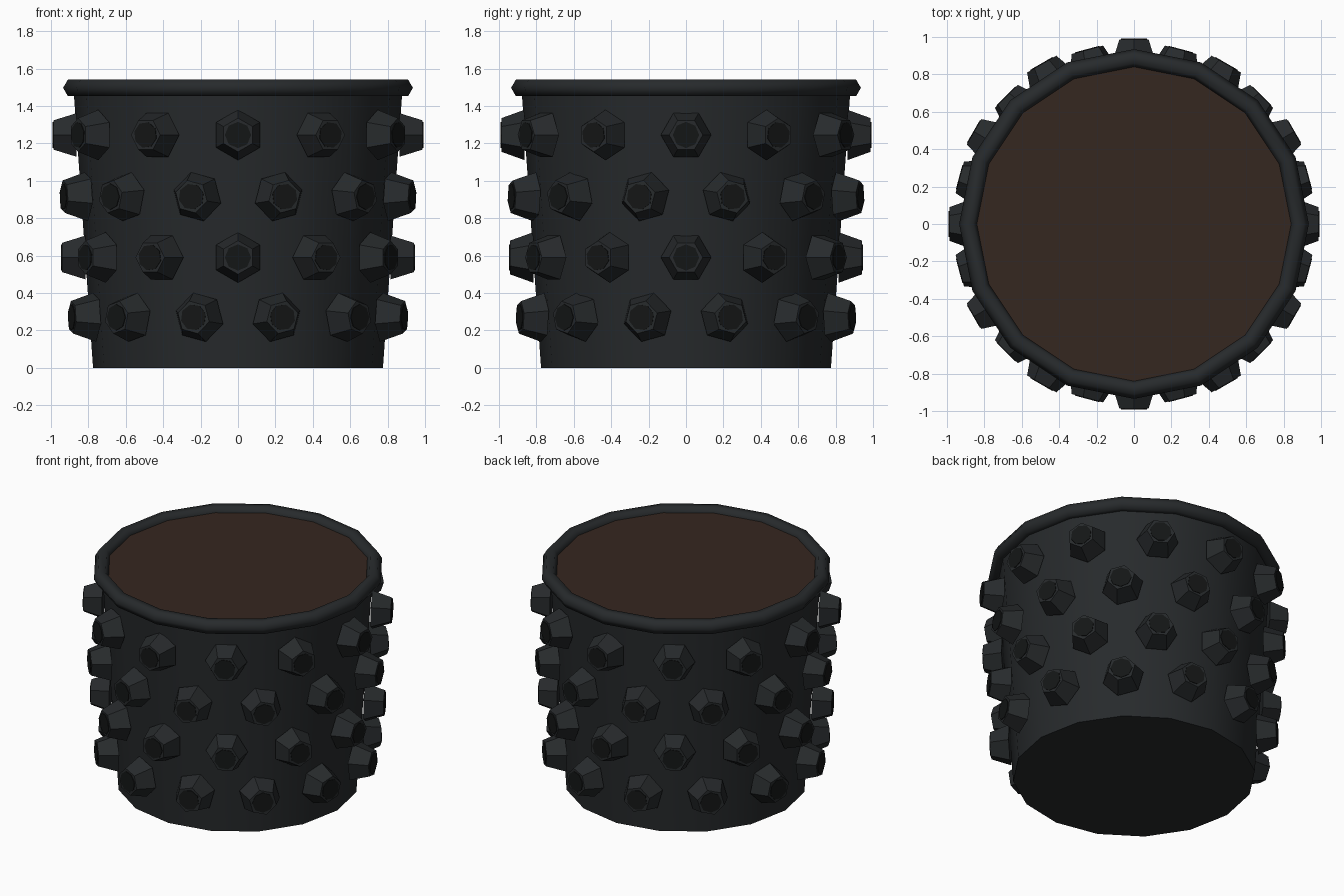
import bpy, math
from mathutils import Vector

if "Cube" in bpy.data.objects:
    bpy.data.objects.remove(bpy.data.objects["Cube"])

SIDES, TOP = 16, 1.5
R0, R1 = 0.775, 0.88


def material(name, rgb):
    m = bpy.data.materials.new(name)
    m.diffuse_color = (*rgb, 1)
    m.use_nodes = True
    m.node_tree.nodes["Principled BSDF"].inputs["Base Color"].default_value = m.diffuse_color
    return m


rubber = material("dark_rubber", (0.02, 0.023, 0.025))
hollow = material("black_cap", (0.007, 0.008, 0.008))
earth = material("brown_soil", (0.036, 0.02, 0.014))


def finish(name, mat, smooth=False):
    o = bpy.context.object
    o.name = name
    o.data.materials.append(mat)
    if smooth:
        bpy.ops.object.shade_smooth_by_angle(angle=math.radians(40))
    return o


def frustum(name, mat, sides, r1, r2, depth, centre, smooth=False):
    bpy.ops.mesh.primitive_cone_add(vertices=sides, radius1=r1, radius2=r2,
                                    depth=depth, location=centre)
    return finish(name, mat, smooth)


# Tapered pot body
frustum("pot_body", rubber, SIDES, R0, R1, TOP, (0, 0, TOP / 2), True)

# Rolled rim
bpy.ops.mesh.primitive_torus_add(major_segments=SIDES, minor_segments=6,
                                 major_radius=0.885, minor_radius=0.05,
                                 location=(0, 0, 1.497))
rim = finish("pot_rim", rubber)
bpy.ops.object.shade_smooth_by_angle(angle=math.radians(65))

# Soil disc
frustum("soil", earth, SIDES, 0.84, 0.84, 0.04, (0, 0, 1.487))

# Staggered rows of hexagonal studs with dark tips
STUD = 0.125
for row, z in enumerate((0.27, 0.59, 0.915, 1.245)):
    r = R0 + (R1 - R0) * z / TOP
    for i in range(12):
        a = math.radians(30 * i + (15 if row % 2 == 0 else 0))
        d = Vector((math.cos(a), math.sin(a), 0))
        turn = Vector((0, 0, 1)).rotation_difference(d).to_euler()
        up = Vector((0, 0, z))
        stud = frustum(f"stud_{row}_{i}", rubber, 6, 0.135, 0.09, STUD,
                       up + d * (r + STUD / 2))
        tip = frustum(f"stud_tip_{row}_{i}", hollow, 8, 0.07, 0.07, 0.02,
                      up + d * (r + STUD - 0.006))
        stud.rotation_euler = tip.rotation_euler = turn
